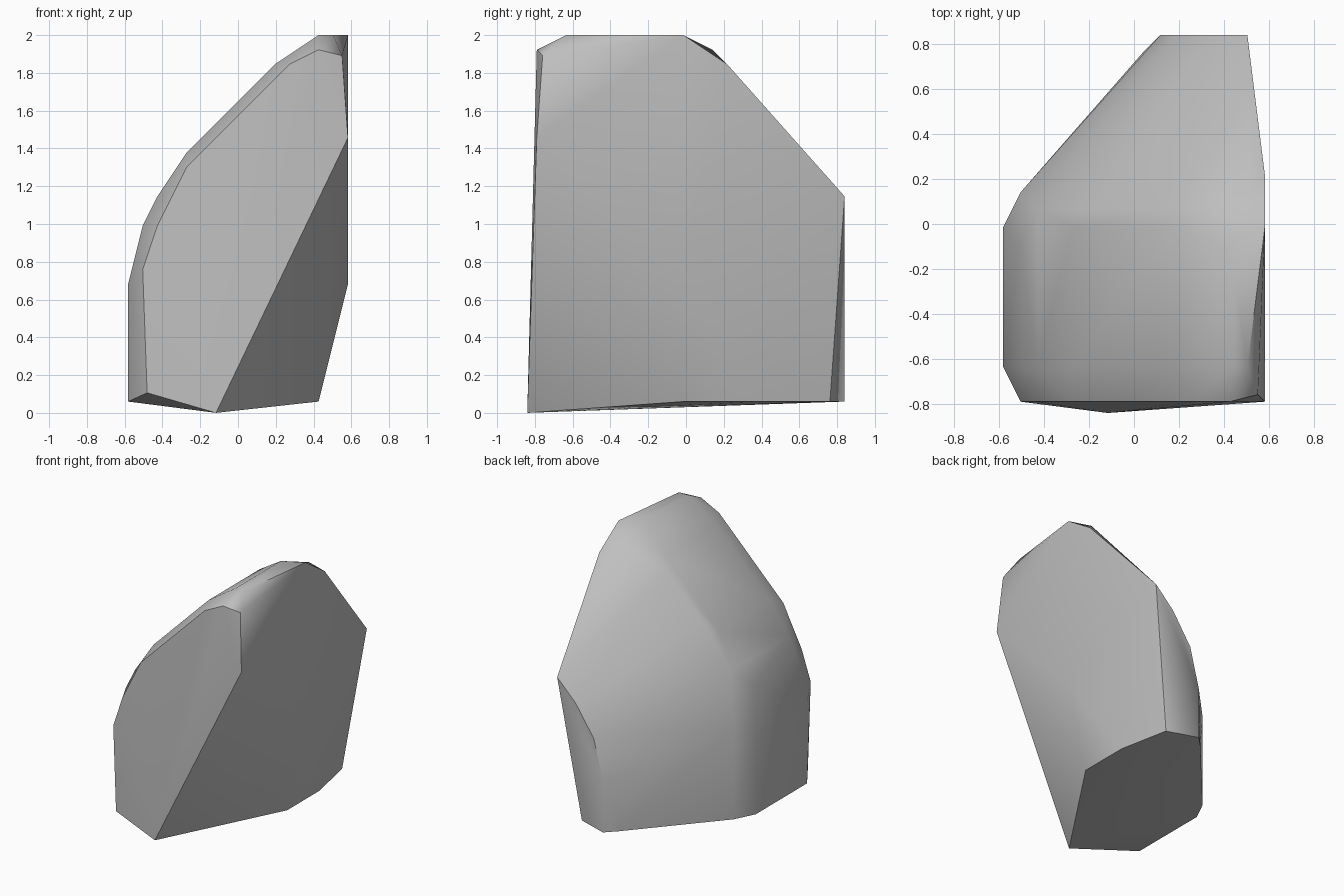
import bpy
import bmesh
import math

default_cube = bpy.data.objects.get("Cube")
if default_cube:
    bpy.data.objects.remove(default_cube, do_unlink=True)

# The boulder is chipped on a regular lattice: corners are counted in cells.
CELL = 0.0776
ORIGIN = (-7.5 * CELL, -0.79, 0.06)


def corner(column, row, layer):
    """Turn lattice counts into model coordinates."""
    return tuple(start + CELL * count
                 for start, count in zip(ORIGIN, (column, row, layer)))


def at_row(row, outline):
    """Corners sharing one depth, given as (column, layer)."""
    return [corner(column, row, layer) for column, layer in outline]


def at_layer(layer, outline):
    """Corners sharing one height, given as (column, row)."""
    return [corner(column, row, layer) for column, row in outline]


def make_material(name, colour):
    material = bpy.data.materials.new(name)
    material.use_nodes = True
    material.diffuse_color = colour
    shader = next(node for node in material.node_tree.nodes
                  if node.type == 'BSDF_PRINCIPLED')
    shader.inputs["Base Color"].default_value = colour
    shader.inputs["Roughness"].default_value = 0.9
    return material


corners = []

# Flat front face, with its lowest tip
corners += at_row(0, [(1.3, 0.6), (1, 9), (2, 12), (4, 16),
                      (11, 23), (13, 24), (15, 18)])
corners.append(corner(6, -0.65, -0.77))

# Rounded shoulder just behind the front face
corners += at_row(2, [(0, 0), (0, 8), (1, 12), (2, 14), (4, 17), (10, 23)])
corners.append(corner(14.6, 0.4, 23.6))

# Ridge where the sloping top meets the back
corners += at_row(11, [(2, 14), (5, 18), (9, 22)])
corners += at_row(10, [(0, 0), (0, 8), (4, 17), (10, 23), (15, 8)])
corners.append(corner(1, 9, 12))

# Summit and its chipped rear corner
corners += at_layer(25, [(13, 2), (14, 2), (13, 9), (15, 10)])
corners += [corner(14, 12, 24), corner(15, 13, 23)]

# Base outline
corners += at_layer(0, [(13, 10), (13, 15), (12, 20), (8, 20), (1, 12)])

# Narrow back face and the left rear wall
corners += at_row(21, [(9, 0), (9, 5), (10, 9), (12, 12), (14, 14)])
corners.append(corner(1, 12, 9))

# Skin all corners with a convex shell
shell = bmesh.new()
for position in corners:
    shell.verts.new(position)
bmesh.ops.convex_hull(shell, input=shell.verts[:])
bmesh.ops.delete(shell, geom=[v for v in shell.verts if not v.link_faces],
                 context='VERTS')
bmesh.ops.recalc_face_normals(shell, faces=shell.faces[:])

mesh = bpy.data.meshes.new("boulder")
shell.to_mesh(mesh)
shell.free()
mesh.materials.append(make_material("stone_grey", (0.52, 0.52, 0.52, 1)))

boulder = bpy.data.objects.new("boulder", mesh)
bpy.context.collection.objects.link(boulder)

# Soft shading on the worn sides, crisp chipped edges
bpy.ops.object.select_all(action='DESELECT')
boulder.select_set(True)
bpy.context.view_layer.objects.active = boulder
bpy.ops.object.shade_smooth_by_angle(angle=math.radians(45))
